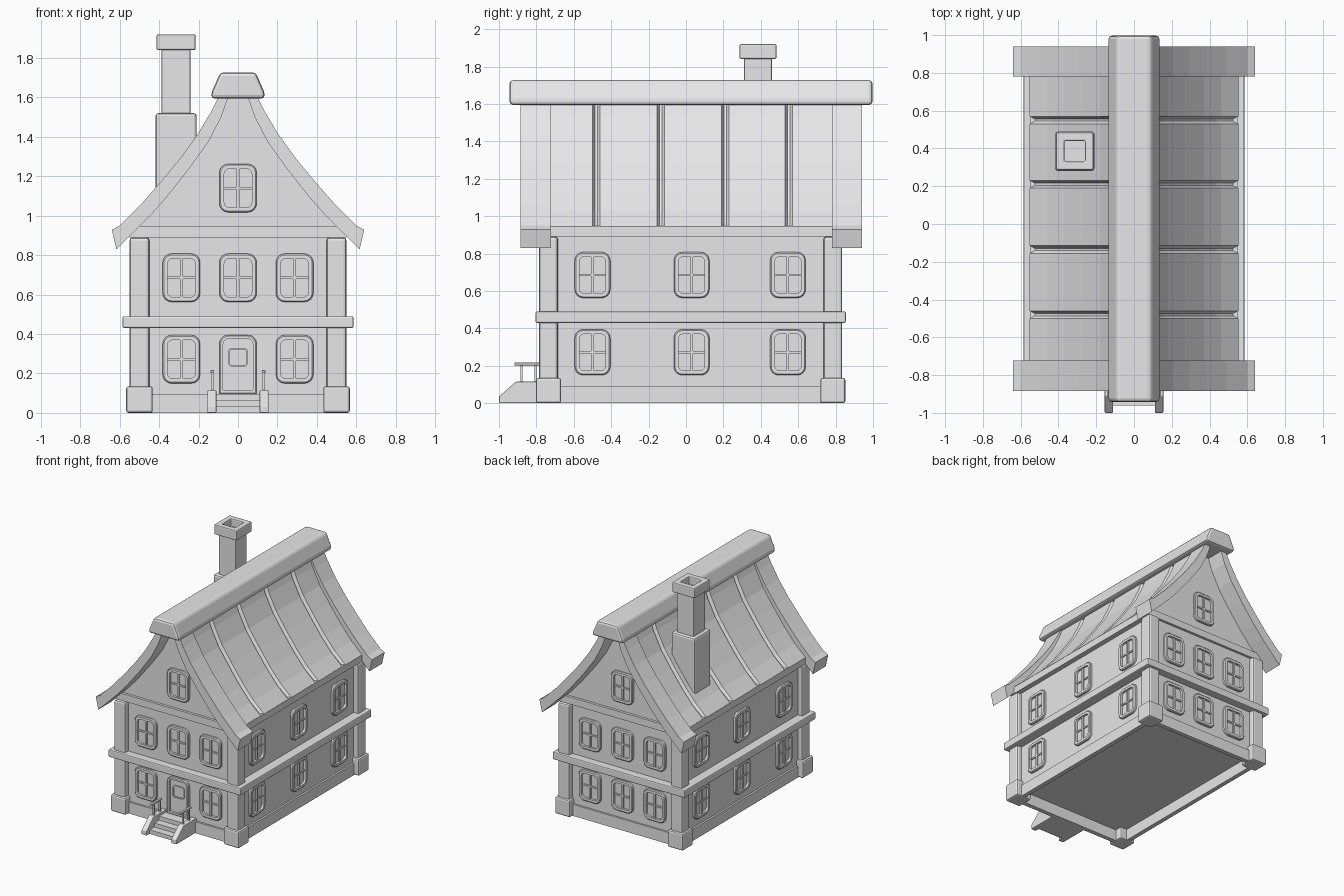
import bpy, math
from mathutils import Matrix, Vector

cube = bpy.data.objects.get("Cube")
if cube:
    bpy.data.objects.remove(cube)

grey = bpy.data.materials.new("plain grey")
grey.use_nodes = True
grey.diffuse_color = (0.8, 0.8, 0.8, 1)
grey.node_tree.nodes["Principled BSDF"].inputs["Base Color"].default_value = (0.8, 0.8, 0.8, 1)


def loft(name, loops, place=Matrix(), bevel=0, segments=2, caps=True):
    """Skin a row of equal closed loops, closing both ends."""
    n = len(loops[0])
    verts = [place @ Vector(p) for loop in loops for p in loop]
    faces = [(k * n + i, k * n + (i + 1) % n, (k + 1) * n + (i + 1) % n, (k + 1) * n + i)
             for k in range(len(loops) - 1) for i in range(n)]
    if caps:
        faces += [tuple(reversed(range(n))), tuple(range(len(verts) - n, len(verts)))]
    else:
        last = len(verts) - n
        faces += [(last + i, last + (i + 1) % n, (i + 1) % n, i) for i in range(n)]
    mesh = bpy.data.meshes.new(name)
    mesh.from_pydata(verts, [], faces)
    mesh.materials.append(grey)
    obj = bpy.data.objects.new(name, mesh)
    bpy.context.collection.objects.link(obj)
    bpy.ops.object.select_all(action="DESELECT")
    obj.select_set(True)
    bpy.context.view_layer.objects.active = obj
    bpy.ops.object.mode_set(mode="EDIT")
    bpy.ops.mesh.select_all(action="SELECT")
    bpy.ops.mesh.normals_make_consistent(inside=False)
    bpy.ops.object.mode_set(mode="OBJECT")
    if bevel:
        mod = obj.modifiers.new("Bevel", "BEVEL")
        mod.width, mod.segments = bevel, segments
    return obj


def rect(x0, x1, y0, y1, z):
    return [(x0, y0, z), (x1, y0, z), (x1, y1, z), (x0, y1, z)]


def box(name, x, y, z, bevel=0, place=Matrix()):
    return loft(name, [rect(*x, *y, h) for h in z], place, bevel)


def ring(name, outer, inner, z, bevel=0):
    """Open rectangular tube; outer and inner are (x0, x1, y0, y1)."""
    return loft(name, [rect(*outer, z[0]), rect(*outer, z[1]), rect(*inner, z[1]), rect(*inner, z[0])],
                bevel=bevel, caps=False)


def prism(name, profile, y0, y1, bevel=0):
    return loft(name, [[(x, y, z) for x, z in profile] for y in (y0, y1)], bevel=bevel)


def rounded(w, h, r, y, square_foot=False):
    """Rounded rectangle facing the front, centred on the origin."""
    loop = []
    for i, (sx, sz) in enumerate([(1, 1), (-1, 1), (-1, -1), (1, -1)]):
        c = 0.001 if square_foot and sz < 0 else r
        for k in range(5):
            a = math.radians(90 * i + 22.5 * k)
            loop.append((sx * (w / 2 - c) + c * math.cos(a), y, sz * (h / 2 - c) + c * math.sin(a)))
    return loop


def framed(name, w, h, rim, place, square_foot=False):
    return loft(name, [rounded(w, h, 0.045, 0.01, square_foot),
                       rounded(w, h, 0.045, -0.014, square_foot),
                       rounded(w - 0.012, h - 0.012, 0.04, -0.02, square_foot),
                       rounded(w - 2 * rim, h - 2 * rim, 0.025, -0.02, square_foot),
                       rounded(w - 2 * rim, h - 2 * rim, 0.025, -0.002, square_foot)], place)


def window(name, place):
    framed(name + "_frame", 0.19, 0.245, 0.025, place)
    box(name + "_mullion", (-0.007, 0.007), (-0.014, 0), (-0.1, 0.1), place=place)
    box(name + "_crossbar", (-0.075, 0.075), (-0.011, 0), (-0.006, 0.006), place=place)


# Walls, plinth and storey bands
WX, Y0, Y1 = 0.51, -0.745, 0.795
box("walls", (-WX, WX), (Y0, Y1), (0.09, 0.9))
ring("plinth", (-0.525, 0.525, Y0 - 0.015, Y1 + 0.015), (-0.49, 0.49, Y0 + 0.02, Y1 - 0.02), (0, 0.092))
box("storey_band", (-0.585, 0.585), (-0.805, 0.855), (0.43, 0.49), 0.008)
box("eaves_beam", (-0.55, 0.55), (-0.765, 0.815), (0.89, 0.947))

# Corner posts on stout feet
for sx in (-1, 1):
    for label, y in (("front", -0.735), ("back", 0.785)):
        side = "left" if sx > 0 else "right"
        x = sx * 0.5
        box(f"{label}_{side}_post", (x - 0.05, x + 0.05), (y - 0.05, y + 0.05), (0.1, 0.89), 0.015)
        box(f"{label}_{side}_post_foot", (x - 0.067, x + 0.067), (y - 0.067, y + 0.067), (0, 0.135), 0.012)

# Windows
LOW, HIGH, GABLE = 0.272, 0.685, 1.14
for x in (-0.287, 0, 0.287):
    for z in (LOW, HIGH):
        if x or z == HIGH:
            window("front_window", Matrix.Translation((x, Y0, z)))
        window("back_window", Matrix.Translation((x, Y1, z)) @ Matrix.Rotation(math.pi, 4, "Z"))
window("front_gable_window", Matrix.Translation((0, Y0, GABLE)))
window("back_gable_window", Matrix.Translation((0, Y1, GABLE)) @ Matrix.Rotation(math.pi, 4, "Z"))
for y in (-0.5, 0.03, 0.545):
    for z in (LOW, HIGH):
        for s in (-1, 1):
            window("side_window", Matrix.Translation((s * WX, y, z)) @ Matrix.Rotation(s * math.pi / 2, 4, "Z"))

# Door with a small light
door = Matrix.Translation((0, Y0, 0.245))
framed("door", 0.19, 0.3, 0.02, door, True)
light = Matrix.Translation((0, Y0, 0.282))
loft("door_light", [rounded(0.1, 0.095, 0.02, 0, False), rounded(0.1, 0.095, 0.02, -0.012),
                    rounded(0.086, 0.081, 0.016, -0.012), rounded(0.086, 0.081, 0.016, -0.004)], light)

# Front steps, cheek walls and handrails
for i in range(3):
    box("step", (-0.115, 0.115), (-0.96 + 0.06 * i, Y0), (0.03 * i, 0.032 * (i + 1)))
cheek = [(-1, 0), (-1, 0.035), (-0.91, 0.115), (Y0, 0.115), (Y0, 0)]
for s in (-1, 1):
    loft("step_cheek", [[(s * x, y, z) for y, z in cheek] for x in (0.11, 0.155)], bevel=0.005)
    for y in (-0.88, -0.805):
        box("rail_post", (s * 0.13 - 0.006, s * 0.13 + 0.006), (y - 0.006, y + 0.006), (0.11, 0.205))
    box("handrail", (s * 0.13 - 0.009, s * 0.13 + 0.009), (-0.917, -0.785), (0.202, 0.217), 0.003)

# Main roof: swept curve with a shallow groove between the panels
half = [(0.552, 0.945), (0.46, 1.03), (0.37, 1.135), (0.27, 1.27), (0.18, 1.4), (0.115, 1.53), (0.085, 1.61)]


def roof_loop(y, sink):
    right = [(x - sink, y, z - sink * 0.3) for x, z in half]
    right[0] = (half[0][0] - sink, y, half[0][1])
    return right + [(-x, y, z) for x, _, z in reversed(right)]


stations = [(Y0, 0)]
for y in (-0.48, -0.135, 0.21, 0.55):
    stations += [(y - 0.02, 0), (y - 0.006, 0.025), (y + 0.006, 0.025), (y + 0.02, 0)]
loft("roof_panels", [roof_loop(y, d) for y, d in stations + [(Y1, 0)]])

# Flared gable boards
outer = [(0.085, 1.63), (0.135, 1.53), (0.2, 1.42), (0.29, 1.295), (0.385, 1.18), (0.49, 1.06), (0.6, 0.95), (0.64, 0.928)]
inner = [(0.617, 0.83), (0.54, 0.905), (0.45, 0.995), (0.365, 1.09), (0.25, 1.235), (0.15, 1.375), (0.085, 1.5), (0.04, 1.63)]
for s in (-1, 1):
    for label, y0, y1 in (("front", -0.885, -0.723), ("back", 0.78, 0.94)):
        prism(f"{label}_gable_board", [(s * x, z) for x, z in outer + inner], y0, y1)

# Ridge cap
prism("ridge_cap", [(-0.137, 1.595), (0.137, 1.595), (0.132, 1.63), (0.09, 1.727), (-0.09, 1.727), (-0.132, 1.63)],
      -0.943, 0.997, 0.018)


# Chimney with a hollow pot
def around(r):
    return (-0.314 - r, -0.314 + r, 0.385 - r, 0.385 + r)


base, shaft = around(0.104), around(0.074)
box("chimney_base", base[:2], base[2:], (0.93, 1.52), 0.014)
box("chimney_shaft", shaft[:2], shaft[2:], (1.5, 1.86), 0.008)
ring("chimney_cap", around(0.099), around(0.055), (1.84, 1.92), 0.008)
